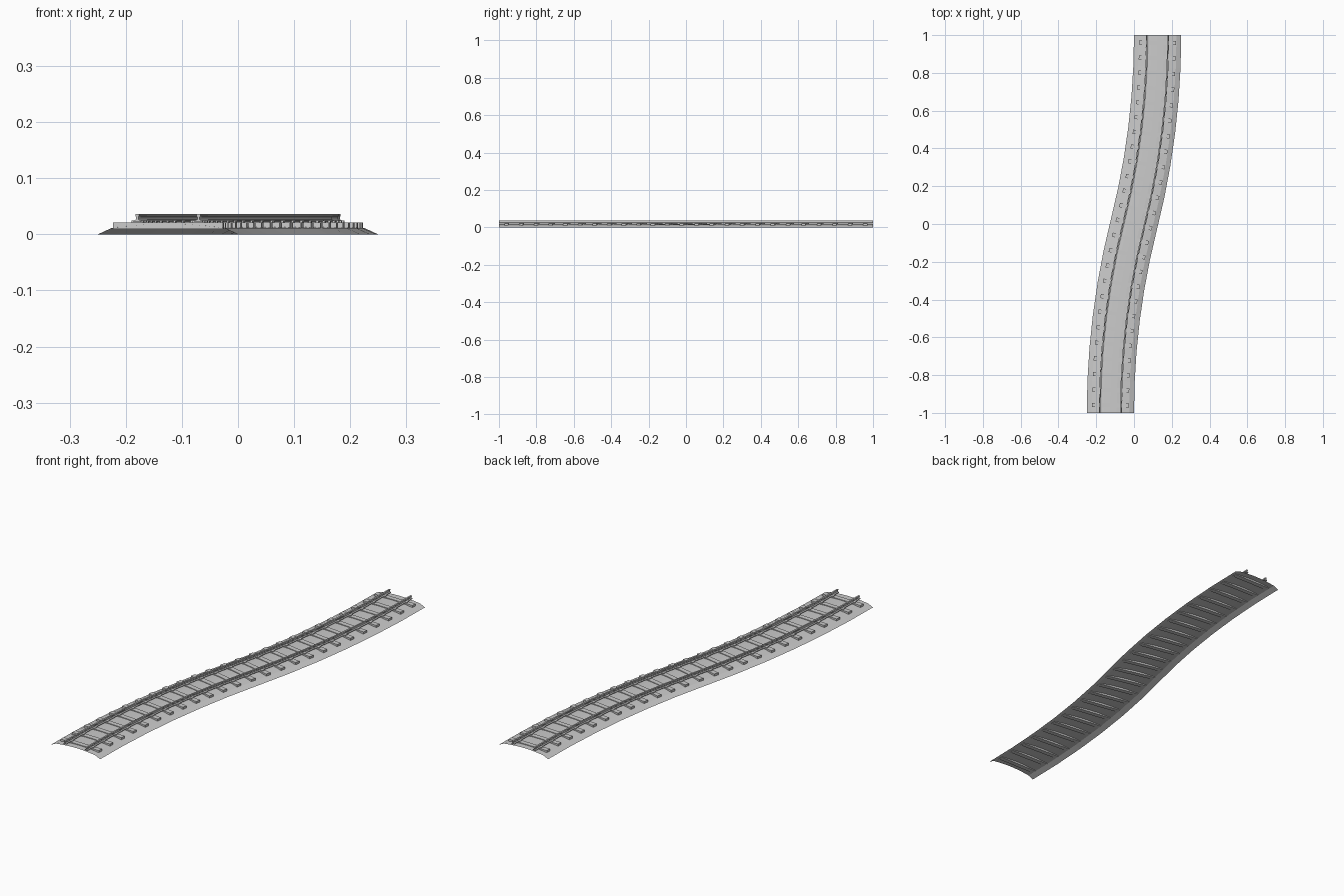
import bpy, math
from mathutils import Vector, Matrix

if "Cube" in bpy.data.objects:
    bpy.data.objects.remove(bpy.data.objects["Cube"])

# S-shaped centreline made of two equal arcs
DX, DY = 0.125, 1.0
R = (DX * DX + DY * DY) / (2 * DX)
A = math.asin(DY / R)


def frame(t):
    """t in -1..1 -> centre point and heading angle (away from +y towards +x)."""
    s = 1 if t >= 0 else -1
    a = A * (1 - abs(t))
    y = s * (DY - R * math.sin(a))
    x = s * (DX - R * (1 - math.cos(a)))
    return Vector((x, y, 0)), a


def place(t, u, v, z):
    """Local across (u), along (v), height (z) to world."""
    p, a = frame(t)
    return p + Vector((math.cos(a), -math.sin(a), 0)) * u \
             + Vector((math.sin(a), math.cos(a), 0)) * v + Vector((0, 0, z))


def make(name, verts, faces):
    me = bpy.data.meshes.new(name)
    me.from_pydata(verts, [], faces)
    me.update()
    ob = bpy.data.objects.new(name, me)
    bpy.context.collection.objects.link(ob)
    return ob


def sweep(name, profile, closed, segs=12):
    n = len(profile)
    verts, faces = [], []
    for i in range(segs + 1):
        t = -1 + 2 * i / segs
        verts += [place(t, u, 0, z) for u, z in profile]
    for i in range(segs):
        for j in range(n if closed else n - 1):
            k = (j + 1) % n
            faces.append((i * n + j, (i + 1) * n + j, (i + 1) * n + k, i * n + k))
    if closed:
        faces.append(tuple(range(n)))
        faces.append(tuple(segs * n + j for j in reversed(range(n))))
    return make(name, verts, faces)


def blocks(name, items):
    """Boxes from (t, u0, u1, half_length, z0, z1)."""
    verts, faces = [], []
    for t, u0, u1, h, z0, z1 in items:
        b = len(verts)
        for z in (z0, z1):
            verts += [place(t, u, v, z) for u, v in ((u0, -h), (u1, -h), (u1, h), (u0, h))]
        faces += [tuple(b + i for i in f) for f in
                  ((3, 2, 1, 0), (4, 5, 6, 7), (0, 1, 5, 4), (1, 2, 6, 5), (2, 3, 7, 6), (3, 0, 4, 7))]
    return make(name, verts, faces)


# Gravel bed: open-bottomed crowned sheet
half = [(-0.125, 0), (-0.1, 0.0115), (-0.066, 0.0155), (-0.033, 0.018)]
bed = half + [(0, 0.0187)] + [(-u, z) for u, z in reversed(half)]
sweep("gravel_bed", bed, False)

# Rails: foot, web and head
side = [(0.007, 0.022), (0.007, 0.0245), (0.002, 0.0265), (0.002, 0.031), (0.0035, 0.0325), (0.0035, 0.0365)]
rail = side + [(-u, z) for u, z in reversed(side)]
for name, c in (("left_rail", -0.0545), ("right_rail", 0.0545)):
    sweep(name, [(u + c, z) for u, z in reversed(rail)], True)

# Sleepers and the fastening plates that hold the rails
ts = [-0.96 + 0.08 * i for i in range(25)]
blocks("sleepers", [(t, -0.098, 0.098, 0.011, 0.010, 0.0215) for t in ts])
blocks("rail_plates", [(t, c - 0.0105, c + 0.0105, 0.007, 0.021, 0.0245)
                       for t in ts for c in (-0.0545, 0.0545)])
